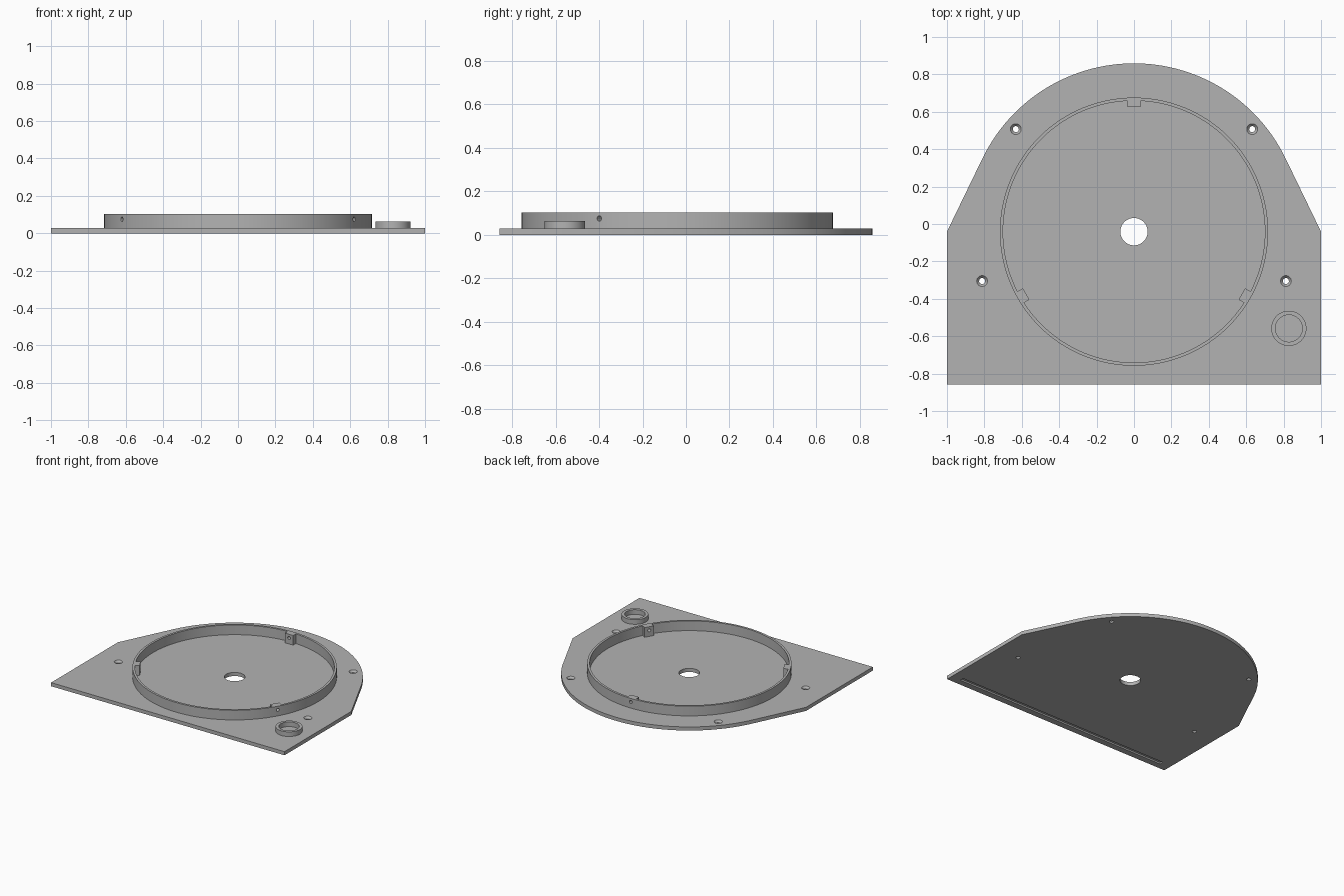
import bpy, bmesh, math
from mathutils import Matrix, Vector

if "Cube" in bpy.data.objects:
    bpy.data.objects.remove(bpy.data.objects["Cube"])

CY = -0.041          # y of the main circle
PLATE_T = 0.028      # plate thickness
RING_TOP = 0.103

grey = bpy.data.materials.new("light grey")
grey.diffuse_color = (0.45, 0.45, 0.45, 1)
grey.use_nodes = True
grey.node_tree.nodes["Principled BSDF"].inputs["Base Color"].default_value = grey.diffuse_color


def make(name, bm):
    bmesh.ops.recalc_face_normals(bm, faces=bm.faces)
    me = bpy.data.meshes.new(name)
    bm.to_mesh(me)
    bm.free()
    me.materials.append(grey)
    ob = bpy.data.objects.new(name, me)
    bpy.context.collection.objects.link(ob)
    return ob


def prism(name, pts, z0, z1):
    bm = bmesh.new()
    face = bm.faces.new([bm.verts.new((x, y, z0)) for x, y in pts])
    ext = bmesh.ops.extrude_face_region(bm, geom=[face])
    top = [v for v in ext["geom"] if isinstance(v, bmesh.types.BMVert)]
    bmesh.ops.translate(bm, verts=top, vec=(0, 0, z1 - z0))
    return make(name, bm)


def lathe(name, profile, x, y, n, matrix=None):
    """Revolve a closed (radius, z) profile; zero radii are merged."""
    bm = bmesh.new()
    rings = [[bm.verts.new((r * math.cos(a), r * math.sin(a), z)) for r, z in profile]
             for a in (2 * math.pi * i / n for i in range(n))]
    k = len(profile)
    for i in range(n):
        a, b = rings[i], rings[(i + 1) % n]
        for j in range(k):
            m = (j + 1) % k
            if profile[j][0] == 0 and profile[m][0] == 0:
                continue
            bm.faces.new((a[j], b[j], b[m], a[m]))
    bmesh.ops.remove_doubles(bm, verts=bm.verts, dist=1e-6)
    bm.transform(matrix or Matrix.Translation((x, y, 0)))
    return make(name, bm)


def boolean(ob, tools, op):
    for t in tools:
        m = ob.modifiers.new(t.name, "BOOLEAN")
        m.operation, m.object, m.solver = op, t, "EXACT"
    dg = bpy.context.evaluated_depsgraph_get()
    me = bpy.data.meshes.new_from_object(ob.evaluated_get(dg))
    ob.modifiers.clear()
    ob.data = me
    for t in tools:
        bpy.data.objects.remove(t)


def smooth(ob):
    bpy.ops.object.select_all(action="DESELECT")
    ob.select_set(True)
    bpy.context.view_layer.objects.active = ob
    bpy.ops.object.shade_smooth_by_angle(angle=math.radians(30))


# Base plate: straight front and sides, tangent lines into a round back
R = 0.9
t0 = math.acos(R)
outline = [(-1, CY), (-1, -0.859), (1, -0.859), (1, CY)]
for i in range(73):
    a = t0 + (math.pi - 2 * t0) * i / 72
    outline.append((R * math.cos(a), CY + R * math.sin(a)))
plate = prism("base_plate", outline, 0, PLATE_T)

# Centre hole, countersunk screw holes and the groove underneath
cuts = [lathe("centre_cut", [(0, -0.1), (0.073, -0.1), (0.073, 0.1), (0, 0.1)], 0, CY, 64)]
screw = [(0, -0.1), (0.016, -0.1), (0.016, 0.013), (0.029, PLATE_T), (0.029, 0.1), (0, 0.1)]
for s in (-1, 1):
    for x, y in ((0.632, 0.507), (0.812, -0.305)):
        cuts.append(lathe("screw_cut", screw, s * x, y, 32))
cuts.append(prism("groove_cut", [(-0.92, -0.81), (0.92, -0.81), (0.92, -0.78), (-0.92, -0.78)],
                  -0.05, 0.012))
boolean(plate, cuts, "DIFFERENCE")
smooth(plate)

# Large ring wall with three inner tabs, each drilled radially
ring = lathe("ring_wall", [(0.7, PLATE_T), (0.717, PLATE_T), (0.717, RING_TOP), (0.7, RING_TOP)],
             0, CY, 128)
tabs, drills = [], []
for deg in (90, 210, 330):
    a = math.radians(deg)
    u, v = Vector((math.cos(a), math.sin(a))), Vector((-math.sin(a), math.cos(a)))
    c = Vector((0, CY))
    tabs.append(prism("ring_tab", [c + u * r + v * w for r, w in
                ((0.666, -0.035), (0.708, -0.035), (0.708, 0.035), (0.666, 0.035))],
                PLATE_T, RING_TOP))
    mat = (Matrix.Translation((0, CY, 0.075)) @ Matrix.Rotation(a, 4, "Z")
           @ Matrix.Rotation(math.pi / 2, 4, "Y"))
    drills.append(lathe("drill_cut", [(0, 0.6), (0.012, 0.6), (0.012, 0.8), (0, 0.8)],
                        0, 0, 20, mat))
boolean(ring, tabs, "UNION")
boolean(ring, drills, "DIFFERENCE")
smooth(ring)

# Small round holder near the front right corner
holder = lathe("small_ring", [(0.072, PLATE_T), (0.094, PLATE_T), (0.094, 0.064), (0.072, 0.064)],
               0.828, -0.558, 64)
smooth(holder)
